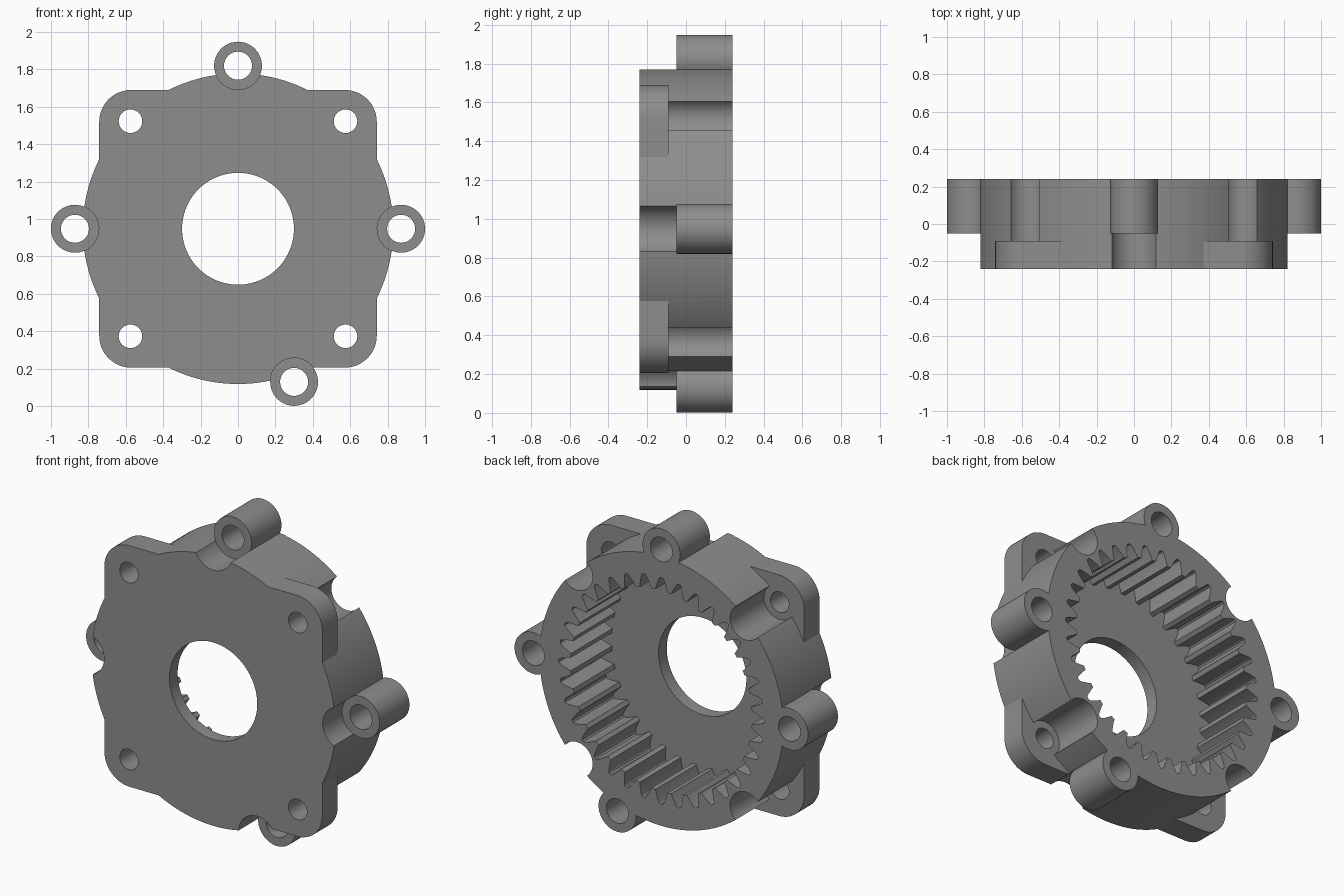
import bpy
import bmesh
from math import sin, cos, pi, radians, sqrt

if "Cube" in bpy.data.objects:
    bpy.data.objects.remove(bpy.data.objects["Cube"])

CZ = 0.948            # height of the main axis
BACK, FRONT = 0.24, -0.24
R_BODY = 0.83
R_LUG = 0.128
LUG_DIST = 0.872
BOLT = 0.575          # corner bolt offset
TEETH = 36

metal = bpy.data.materials.new("grey metal")
metal.diffuse_color = (0.27, 0.27, 0.27, 1)
metal.use_nodes = True
metal.node_tree.nodes["Principled BSDF"].inputs["Base Color"].default_value = metal.diffuse_color


def prism(name, points, y0, y1):
    """Extrude an outline of (x, z) points, relative to the axis, from y0 to y1."""
    bm = bmesh.new()
    face = bm.faces.new([bm.verts.new((x, y0, z + CZ)) for x, z in points])
    ext = bmesh.ops.extrude_face_region(bm, geom=[face])
    verts = [g for g in ext["geom"] if isinstance(g, bmesh.types.BMVert)]
    bmesh.ops.translate(bm, verts=verts, vec=(0, y1 - y0, 0))
    bmesh.ops.recalc_face_normals(bm, faces=bm.faces)
    mesh = bpy.data.meshes.new(name)
    bm.to_mesh(mesh)
    bm.free()
    mesh.materials.append(metal)
    obj = bpy.data.objects.new(name, mesh)
    bpy.context.collection.objects.link(obj)
    return obj


def circle(r, cx=0, cz=0, n=48):
    return [(cx + r * cos(2 * pi * i / n), cz + r * sin(2 * pi * i / n)) for i in range(n)]


def combine(target, tool, operation):
    """Apply a boolean and remove the tool."""
    mod = target.modifiers.new(operation.lower(), 'BOOLEAN')
    mod.operation = operation
    mod.solver = 'EXACT'
    mod.object = tool
    bpy.context.view_layer.objects.active = target
    bpy.ops.object.modifier_apply(modifier=mod.name)
    bpy.data.objects.remove(tool, do_unlink=True)


def cut(target, points, y0, y1):
    combine(target, prism("cutter", points, y0, y1), 'DIFFERENCE')


def rounded_square(half, r, n=12):
    pts = []
    for q, (sx, sz) in enumerate([(1, 1), (-1, 1), (-1, -1), (1, -1)]):
        for i in range(n + 1):
            a = pi / 2 * (q + i / n)
            pts.append((sx * (half - r) + r * cos(a), sz * (half - r) + r * sin(a)))
    return pts


def ring_gear_space():
    """Outline of the cavity: wide at the tooth tips, narrow at the roots."""
    flank = [(0.618, -3.75), (0.637, -3.2), (0.656, -2.5), (0.678, -1.75), (0.694, -1.1), (0.699, -0.5)]
    flank += [(r, -a) for r, a in reversed(flank)]
    pts = []
    for t in range(TEETH):
        for r, a in flank:
            ang = radians(360 / TEETH * t + a)
            pts.append((r * cos(ang), r * sin(ang)))
    return pts


corners = [(sx * BOLT, sz * BOLT) for sx in (-1, 1) for sz in (-1, 1)]
low = sqrt(LUG_DIST ** 2 - 0.3 ** 2)
lugs = [(0, LUG_DIST), (-LUG_DIST, 0), (LUG_DIST, 0), (0.3, -low)]

# Round body with concave clearance behind each corner bolt
housing = prism("gear_housing", circle(R_BODY, n=144), FRONT, BACK)
for x, z in corners:
    cut(housing, circle(0.107, x, z), -0.09, BACK + 0.1)

# Square front flange
combine(housing, prism("flange", rounded_square(0.742, 0.17), FRONT, -0.09), 'UNION')

# Side lugs, with clearance notches in front of them
for x, z in lugs:
    cut(housing, circle(R_LUG, x, z), FRONT - 0.1, -0.05)
    combine(housing, prism("lug", circle(R_LUG, x, z), -0.05, BACK), 'UNION')

# Toothed cavity, shaft hole and bolt holes
cut(housing, ring_gear_space(), -0.16, BACK + 0.1)
cut(housing, circle(0.299, n=96), FRONT - 0.1, 0.0)
for x, z in corners:
    cut(housing, circle(0.063, x, z, 32), FRONT - 0.1, 0.0)
for x, z in lugs:
    cut(housing, circle(0.075, x, z, 32), -0.15, BACK + 0.1)

# Smooth curved walls, crisp rims
bpy.ops.object.select_all(action='DESELECT')
housing.select_set(True)
bpy.context.view_layer.objects.active = housing
bpy.ops.object.shade_smooth_by_angle(angle=radians(25))
